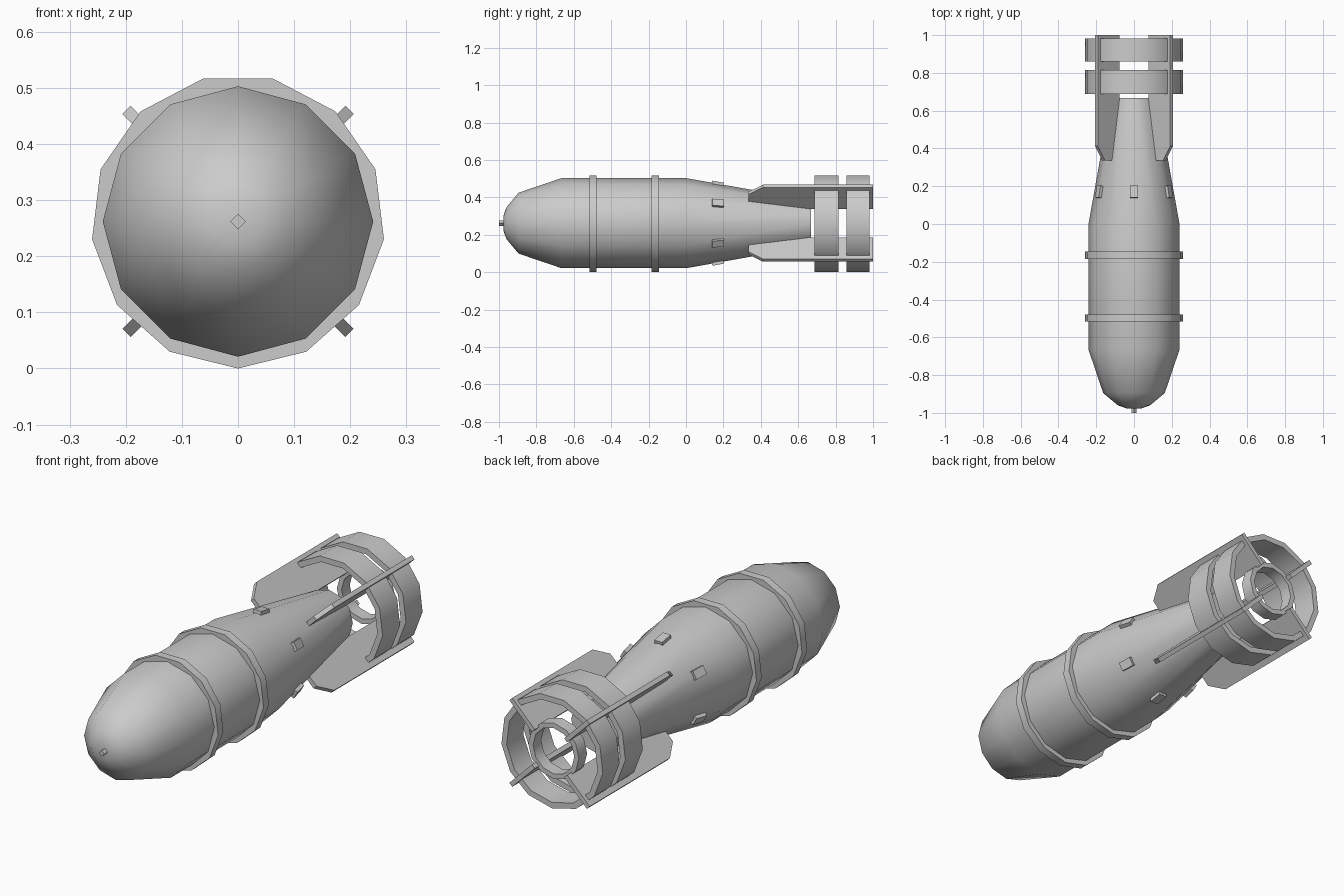
import bpy, bmesh, math
from mathutils import Matrix, Vector

if "Cube" in bpy.data.objects:
    bpy.data.objects.remove(bpy.data.objects["Cube"])

AXIS_Z = 0.262


def finish(bm, name, smooth=True):
    bmesh.ops.recalc_face_normals(bm, faces=bm.faces[:])
    me = bpy.data.meshes.new(name)
    bm.to_mesh(me)
    bm.free()
    ob = bpy.data.objects.new(name, me)
    bpy.context.collection.objects.link(ob)
    ob.location.z = AXIS_Z
    if smooth:
        bpy.ops.object.select_all(action='DESELECT')
        ob.select_set(True)
        bpy.context.view_layer.objects.active = ob
        bpy.ops.object.shade_smooth_by_angle(angle=math.radians(40))
    return ob


def lathe(name, profile, sides, start, closed=False, smooth=True):
    """Spin (y, radius) points about the long axis; capped, or a closed loop."""
    bm = bmesh.new()
    rings = []
    for y, r in profile:
        angles = [start + math.tau * i / sides for i in range(sides)]
        rings.append([bm.verts.new((r * math.cos(a), y, r * math.sin(a))) for a in angles])
    pairs = list(zip(rings, rings[1:]))
    if closed:
        pairs.append((rings[-1], rings[0]))
    else:
        bm.faces.new(rings[0])
        bm.faces.new(rings[-1])
    for a, b in pairs:
        for i in range(sides):
            j = (i + 1) % sides
            bm.faces.new((a[i], a[j], b[j], b[i]))
    return finish(bm, name, smooth)


def hoop(name, y0, y1, outer, inner, sides=13):
    return lathe(name, [(y0, outer), (y1, outer), (y1, inner), (y0, inner)],
                 sides, -math.pi / 2, closed=True)


# Casing: rounded nose, straight barrel, tapered tail
lathe("casing", [(-0.976, 0.04), (-0.96, 0.085), (-0.895, 0.163), (-0.665, 0.241),
                 (0.0, 0.241), (0.667, 0.122)], 12, 0)

# Nose pin
lathe("nose_pin", [(-1.0, 0.014), (-0.96, 0.014)], 4, 0, smooth=False)

# Barrel bands
hoop("front_band", -0.517, -0.479, 0.262, 0.225)
hoop("rear_band", -0.184, -0.145, 0.262, 0.215)

# Tail hoops and the small inner hoop
hoop("tail_hoop_front", 0.688, 0.816, 0.262, 0.235)
hoop("tail_hoop_rear", 0.859, 0.981, 0.262, 0.235)
hoop("tail_inner_hoop", 0.91, 0.97, 0.13, 0.106, 12)

# Four diagonal fins
fin_outline = [(0.335, 0.117), (0.335, 0.227), (0.412, 0.281), (1.0, 0.281), (1.0, 0.117)]
for k in range(4):
    bm = bmesh.new()
    sides = [[bm.verts.new((r, y, t)) for y, r in fin_outline] for t in (-0.0103, 0.0103)]
    bm.faces.new(sides[0])
    bm.faces.new(sides[1])
    for i in range(5):
        j = (i + 1) % 5
        bm.faces.new((sides[0][i], sides[0][j], sides[1][j], sides[1][i]))
    bm.transform(Matrix.Rotation(math.radians(45 + 90 * k), 4, 'Y'))
    finish(bm, f"fin_{k + 1}", smooth=False)

# Six small lugs around the taper, tilted with the surface
tilt = -math.atan2(0.119, 0.667)
for k in range(6):
    bm = bmesh.new()
    bmesh.ops.create_cube(bm, size=1)
    bm.transform(Matrix.Diagonal((0.04, 0.064, 0.026, 1)))
    bm.transform(Matrix.Translation(Vector((0, 0.17, 0.209))) @ Matrix.Rotation(tilt, 4, 'X'))
    bm.transform(Matrix.Rotation(math.radians(60 * k), 4, 'Y'))
    finish(bm, f"lug_{k + 1}", smooth=False)
